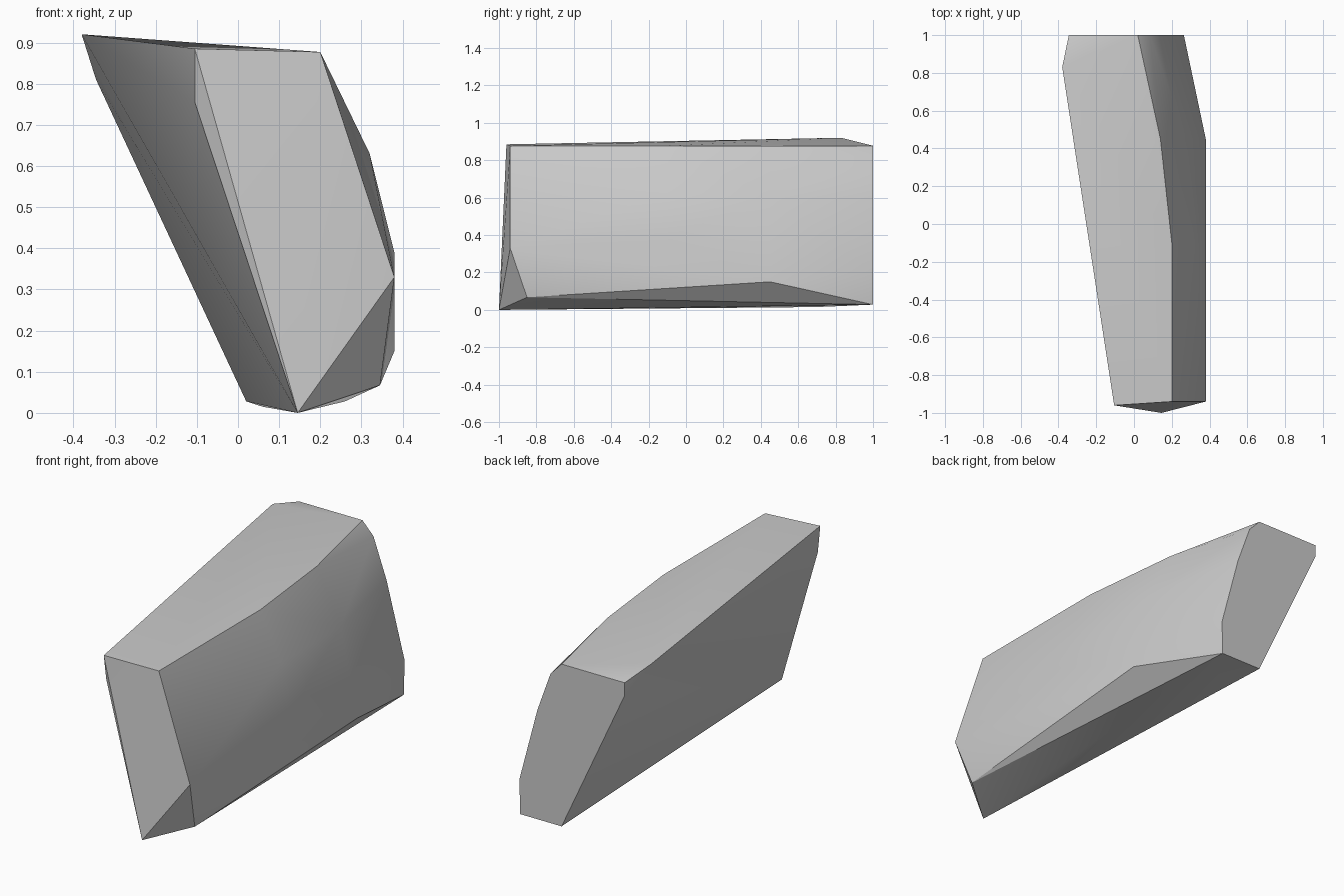
import bpy
import bmesh
import math

# Remove the default cube only
default_cube = bpy.data.objects.get("Cube")
if default_cube:
    bpy.data.objects.remove(default_cube, do_unlink=True)

# Plain grey stone
stone = bpy.data.materials.new("grey_stone")
stone.use_nodes = True
grey = (0.6, 0.6, 0.6, 1)
stone.diffuse_color = grey
stone.node_tree.nodes["Principled BSDF"].inputs["Base Color"].default_value = grey

# Corners grouped by cross-section: depth -> (x, z) outline
sections = {
    # front tip and slanted front facet
    -1: [(.145, 0)],
    -.96: [(-.105, .885)],
    -.94: [(-.105, .755), (.2, .877), (.38, .33)],
    -.85: [(.345, .067)],
    # bulging middle
    -.1: [(.2, .877), (.32, .63), (.38, .39)],
    .45: [(.14, .877), (.28, .6), (.38, .15)],
    .7: [(.06, .015)],
    # raised rear corner
    .83: [(-.38, .92)],
    # flat back face
    1: [(.02, .877), (.084, .81), (.16, .6), (.264, .21),
        (.26, .028), (.02, .028), (-.345, .81), (-.345, .877)],
}


def convex_stone(name, outlines, material):
    """Wrap the section corners in a faceted convex shell."""
    bm = bmesh.new()
    for depth, outline in outlines.items():
        for x, z in outline:
            bm.verts.new((x, depth, z))
    hull = bmesh.ops.convex_hull(bm, input=bm.verts[:])
    # Drop corners that ended up inside the shell
    inner = [v for v in bm.verts if not v.link_faces]
    bmesh.ops.delete(bm, geom=inner, context='VERTS')
    # Merge triangles that lie in one plane
    bmesh.ops.dissolve_limit(bm, angle_limit=math.radians(1),
                             verts=bm.verts[:], edges=bm.edges[:])
    bmesh.ops.recalc_face_normals(bm, faces=bm.faces[:])
    mesh = bpy.data.meshes.new(name)
    bm.to_mesh(mesh)
    bm.free()
    mesh.materials.append(material)
    obj = bpy.data.objects.new(name, mesh)
    bpy.context.collection.objects.link(obj)
    return obj


# Build the rock, soft within each side and crisp at the main edges
rock = convex_stone("rock", sections, stone)
bpy.ops.object.select_all(action='DESELECT')
rock.select_set(True)
bpy.context.view_layer.objects.active = rock
bpy.ops.object.shade_smooth_by_angle(angle=math.radians(30))
